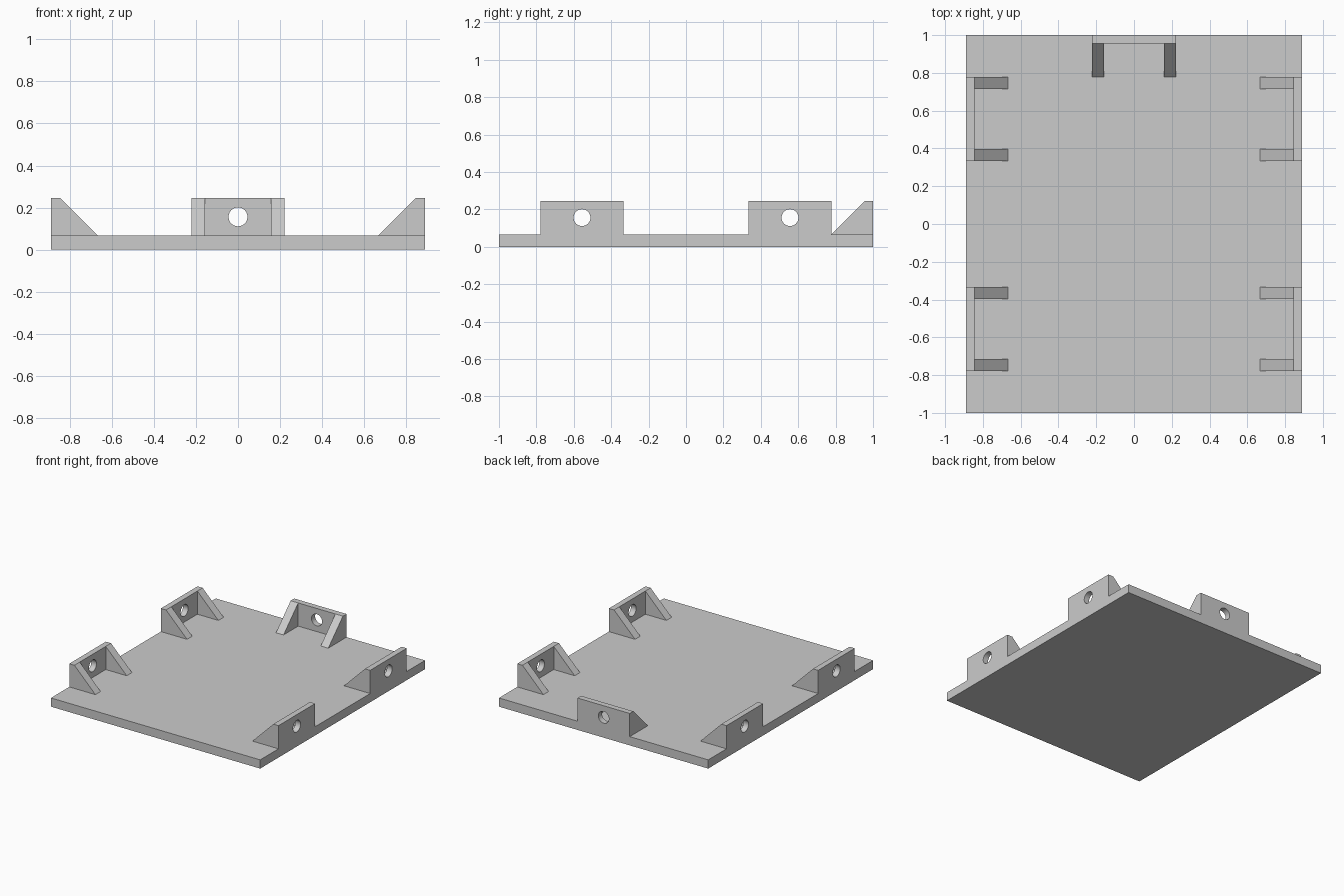
import bpy, bmesh
from math import cos, sin, pi, radians
from mathutils import Vector

cube = bpy.data.objects.get("Cube")
if cube:
    bpy.data.objects.remove(cube, do_unlink=True)

HALF_X, HALF_Y, BASE_Z = 0.889, 1.0, 0.067
TOP_Z, TAB_HALF, WALL = 0.245, 0.222, 0.044
GUSSET_W, REACH = 0.064, 0.222
HOLE_R, HOLE_Z, SEGMENTS = 0.045, 0.156, 40

grey = bpy.data.materials.new("plain grey")
grey.use_nodes = True
colour = (0.6, 0.6, 0.6, 1)
grey.diffuse_color = colour
grey.node_tree.nodes["Principled BSDF"].inputs["Base Color"].default_value = colour


def loop(bm, points):
    """Closed loop of edges through the points."""
    verts = [bm.verts.new(p) for p in points]
    return [bm.edges.new((v, verts[i - 1])) for i, v in enumerate(verts)]


def prism(bm, loops, direction):
    """Fill the loops (the inner ones become holes) and extrude them."""
    edges = [e for pts in loops for e in loop(bm, pts)]
    filled = bmesh.ops.triangle_fill(bm, edges=edges, use_beauty=True)
    faces = [g for g in filled["geom"] if isinstance(g, bmesh.types.BMFace)]
    extruded = bmesh.ops.extrude_face_region(bm, geom=faces, use_keep_orig=True)
    verts = [g for g in extruded["geom"] if isinstance(g, bmesh.types.BMVert)]
    bmesh.ops.translate(bm, verts=verts, vec=Vector(direction))


def finish(bm, name):
    bmesh.ops.recalc_face_normals(bm, faces=bm.faces[:])
    for face in bm.faces:
        face.smooth = True
    mesh = bpy.data.meshes.new(name)
    bm.to_mesh(mesh)
    bm.free()
    mesh.set_sharp_from_angle(angle=radians(30))
    mesh.materials.append(grey)
    return mesh


def place(name, mesh, location=(0, 0, 0), turn=0):
    obj = bpy.data.objects.new(name, mesh)
    obj.location = location
    obj.rotation_euler.z = radians(turn)
    bpy.context.collection.objects.link(obj)


# Base plate
bm = bmesh.new()
bmesh.ops.create_cube(bm, size=1)
bmesh.ops.scale(bm, verts=bm.verts[:], vec=(2 * HALF_X, 2 * HALF_Y, BASE_Z))
bmesh.ops.translate(bm, verts=bm.verts[:], vec=(0, 0, BASE_Z / 2))
place("base_plate", finish(bm, "base_plate"))

# Bracket: pierced wall with its outer face at y = 0, and a gusset at each end
bm = bmesh.new()
wall = [(-TAB_HALF, 0, BASE_Z), (TAB_HALF, 0, BASE_Z),
        (TAB_HALF, 0, TOP_Z), (-TAB_HALF, 0, TOP_Z)]
angles = [2 * pi * i / SEGMENTS for i in range(SEGMENTS)]
hole = [(HOLE_R * cos(a), 0, HOLE_Z + HOLE_R * sin(a)) for a in angles]
prism(bm, [wall, hole], (0, -WALL, 0))
for start in (-TAB_HALF, TAB_HALF - GUSSET_W):
    gusset = [(start, -WALL, BASE_Z), (start, -WALL, TOP_Z), (start, -REACH, BASE_Z)]
    prism(bm, [gusset], (GUSSET_W, 0, 0))
bracket = finish(bm, "bracket")

# Two brackets on each side and one at the back
for side, sign in (("left", 1), ("right", -1)):
    for end, y in (("front", -0.556), ("back", 0.556)):
        place(f"{side}_{end}_bracket", bracket, (sign * HALF_X, y, 0), -90 * sign)
place("back_bracket", bracket, (0, HALF_Y, 0))
